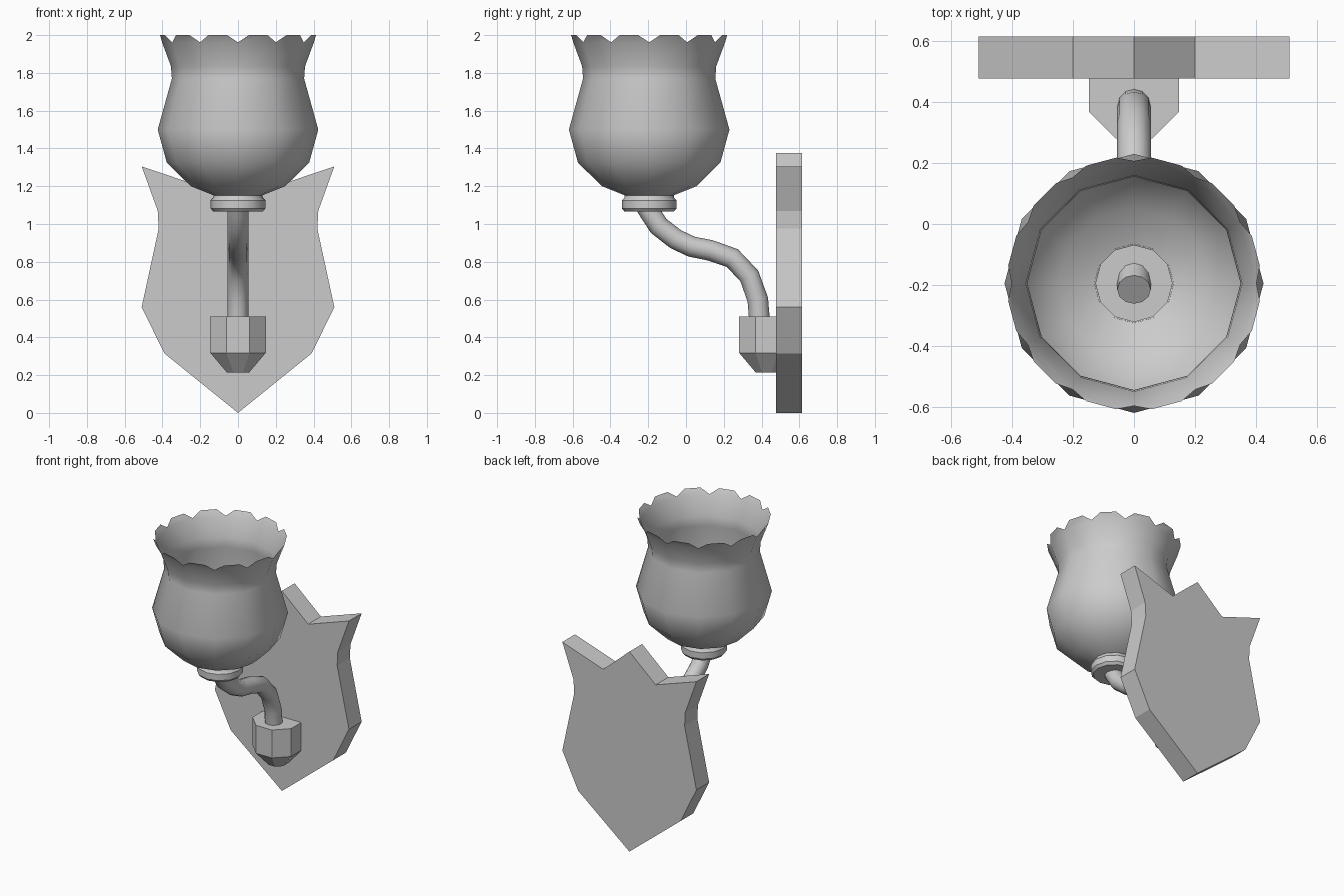
import bpy, bmesh
from math import sin, cos, pi, radians

if "Cube" in bpy.data.objects:
    bpy.data.objects.remove(bpy.data.objects["Cube"])


def finish(name, bm, smooth=None):
    bmesh.ops.recalc_face_normals(bm, faces=bm.faces)
    me = bpy.data.meshes.new(name)
    bm.to_mesh(me)
    bm.free()
    ob = bpy.data.objects.new(name, me)
    bpy.context.collection.objects.link(ob)
    if smooth:
        bpy.ops.object.select_all(action='DESELECT')
        ob.select_set(True)
        bpy.context.view_layer.objects.active = ob
        bpy.ops.object.shade_smooth_by_angle(angle=radians(smooth))
    return ob


def lathe(bm, profile, n, cy, offset=0.0):
    """Stack rings of n points around (0, cy); returns the rings."""
    rings = []
    for r, z in profile:
        rings.append([bm.verts.new((r * cos(2 * pi * (i + offset) / n),
                                    cy + r * sin(2 * pi * (i + offset) / n), z))
                      for i in range(n)])
    for a, b in zip(rings, rings[1:]):
        for i in range(n):
            j = (i + 1) % n
            bm.faces.new((a[i], a[j], b[j], b[i]))
    return rings


SHADE_Y = -0.195

# Shield-shaped wall plate
half = [(0.39, 0.315), (0.51, 0.56), (0.42, 0.975), (0.425, 1.07),
        (0.51, 1.305), (0.2, 1.2)]
outline = [(0, 0)] + half + [(0, 1.375)] + [(-x, z) for x, z in reversed(half)]
bm = bmesh.new()
face = bm.faces.new([bm.verts.new((x, 0.477, z)) for x, z in outline])
ext = bmesh.ops.extrude_face_region(bm, geom=[face], use_keep_orig=True)
for v in ext['geom']:
    if isinstance(v, bmesh.types.BMVert):
        v.co.y = 0.615
finish("wall_plate", bm)

# Octagonal arm socket, set into the plate
bm = bmesh.new()
k = 1 / cos(pi / 8)
rings = lathe(bm, [(0.06 * k, 0.215), (0.147 * k, 0.318), (0.147 * k, 0.51)], 8, 0.428, 0.5)
bm.faces.new(rings[0])
bm.faces.new(rings[-1])
finish("arm_socket", bm)

# S-curved arm
path = [(0.39, 0.48), (0.38, 0.6), (0.335, 0.725), (0.245, 0.82), (0.13, 0.86),
        (0.03, 0.88), (-0.055, 0.92), (-0.145, 0.99), (-0.19, 1.06), (-0.215, 1.10)]
cu = bpy.data.curves.new("arm", 'CURVE')
cu.dimensions = '3D'
cu.bevel_depth = 0.055
cu.bevel_resolution = 4
cu.use_fill_caps = True
sp = cu.splines.new('POLY')
sp.points.add(len(path) - 1)
for p, (y, z) in zip(sp.points, path):
    p.co = (0, y, z, 1)
sp.use_smooth = True
bpy.context.collection.objects.link(bpy.data.objects.new("arm", cu))

# Collar cup under the shade
bm = bmesh.new()
rings = lathe(bm, [(0.13, 1.065), (0.145, 1.082), (0.145, 1.125),
                   (0.132, 1.138), (0.13, 1.155)], 12, SHADE_Y)
bm.faces.new(rings[0])
finish("shade_collar", bm, 40)

# Tulip shade with scalloped rim
bm = bmesh.new()
N = 12
rings = lathe(bm, [(0.125, 1.15), (0.25, 1.2), (0.377, 1.325), (0.425, 1.5),
                   (0.35, 1.77), (0.355, 1.835), (0.402, 1.962)], N, SHADE_Y)
valley = rings[-1]
for i in range(N):
    tips = []
    for d in (8, 22):
        a = radians(i * 360 / N + d)
        tips.append(bm.verts.new((0.417 * cos(a), SHADE_Y + 0.417 * sin(a), 2.0)))
    bm.faces.new((valley[i], valley[(i + 1) % N], tips[1], tips[0]))
finish("tulip_shade", bm, 31)
